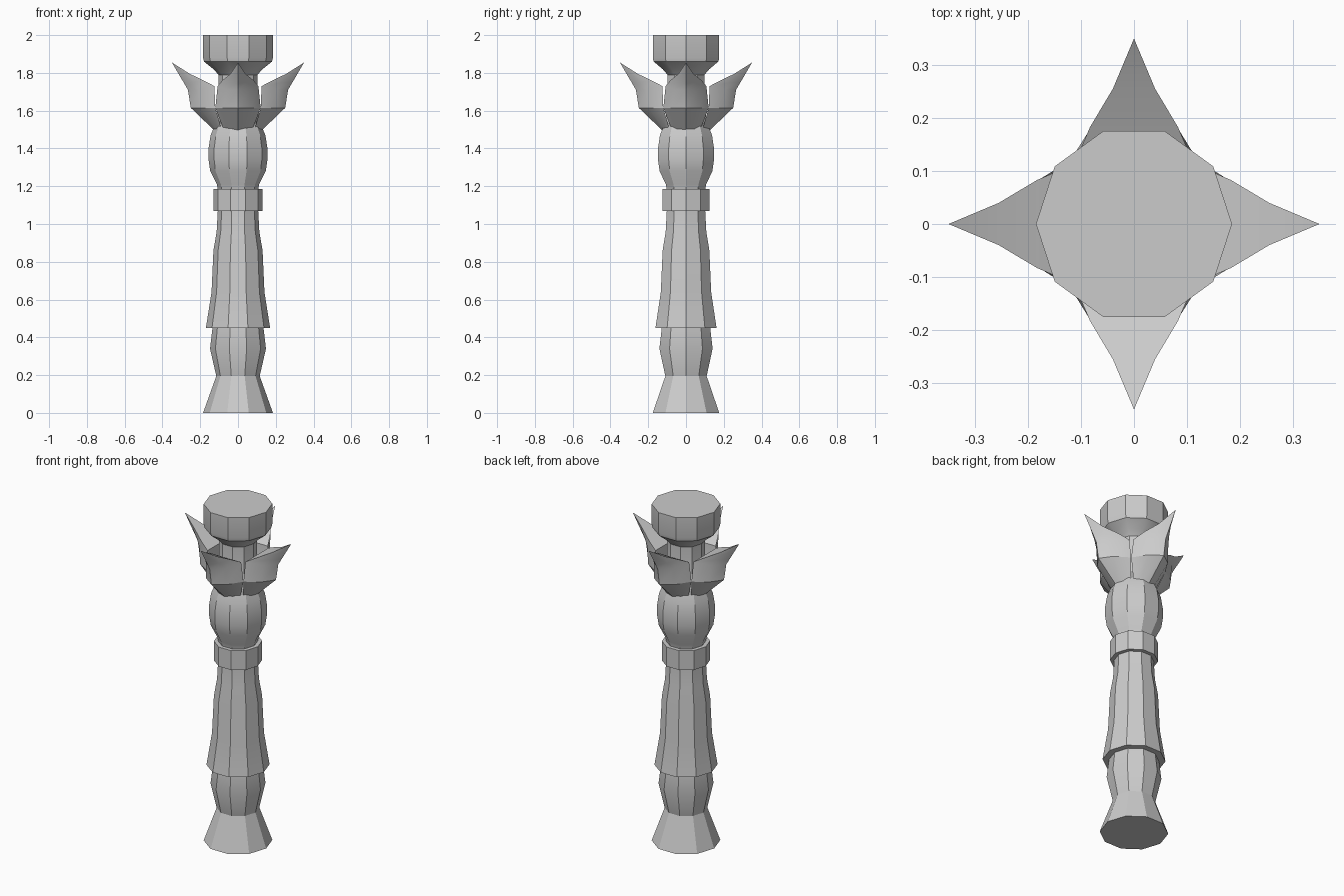
import bpy, bmesh
from math import cos, sin, pi, radians

if "Cube" in bpy.data.objects:
    bpy.data.objects.remove(bpy.data.objects["Cube"])

SIDES = 10


def finish(name, bm):
    bmesh.ops.recalc_face_normals(bm, faces=bm.faces)
    me = bpy.data.meshes.new(name)
    bm.to_mesh(me)
    bm.free()
    ob = bpy.data.objects.new(name, me)
    bpy.context.collection.objects.link(ob)
    for p in me.polygons:
        p.use_smooth = True
    me.set_sharp_from_angle(angle=radians(30))
    return ob


def lathe(name, profile):
    """Closed ten-sided solid from (radius, z) points."""
    bm = bmesh.new()
    rings = [[bm.verts.new((r * cos(2 * pi * i / SIDES), r * sin(2 * pi * i / SIDES), z))
              for i in range(SIDES)] for r, z in profile]
    for a, b in zip(rings, rings[1:]):
        for i in range(SIDES):
            j = (i + 1) % SIDES
            bm.faces.new((a[i], a[j], b[j], b[i]))
    bm.faces.new(rings[0][::-1])
    bm.faces.new(rings[-1])
    return finish(name, bm)


def petal(name, angle):
    """Pointed petal: keeled outer skin closed by an inner face."""
    # each row: keel (r, z), mid flank (r, half width, z), rim (r, half width, z)
    rows = [
        ((0.12, 1.49), (0.11, 0.045, 1.495), (0.09, 0.08, 1.51)),
        ((0.25, 1.615), (0.20, 0.07, 1.615), (0.12, 0.12, 1.615)),
        ((0.265, 1.71), (0.21, 0.065, 1.715), (0.125, 0.108, 1.73)),
        ((0.285, 1.745), (0.24, 0.045, 1.75), (0.183, 0.083, 1.76)),
        ((0.312, 1.79), (0.285, 0.02, 1.79), (0.255, 0.04, 1.795)),
    ]
    bm = bmesh.new()
    grid = []
    for (kr, kz), (mr, mw, mz), (er, ew, ez) in rows:
        pts = [(er, -ew, ez), (mr, -mw, mz), (kr, 0, kz), (mr, mw, mz), (er, ew, ez)]
        grid.append([bm.verts.new(p) for p in pts])
    tip = bm.verts.new((0.35, 0, 1.855))
    for a, b in zip(grid, grid[1:]):
        for i in range(4):
            bm.faces.new((a[i], a[i + 1], b[i + 1], b[i]))
        bm.faces.new((a[0], b[0], b[4], a[4]))
    for i in range(4):
        bm.faces.new((grid[-1][i], grid[-1][i + 1], tip))
    bm.faces.new((grid[-1][4], grid[-1][0], tip))
    bm.faces.new(grid[0][::-1])
    ob = finish(name, bm)
    ob.rotation_euler.z = angle
    return ob


# Flared foot
lathe("foot", [(0.185, 0), (0.115, 0.195), (0.148, 0.34), (0.135, 0.45)])
# Skirted shaft
lathe("shaft", [(0.17, 0.45), (0.14, 0.64), (0.13, 0.86), (0.113, 0.96), (0.107, 1.07)])
# Collar band
lathe("collar", [(0.13, 1.07), (0.13, 1.185)])
# Rounded bulb
lathe("bulb", [(0.107, 1.185), (0.112, 1.21), (0.147, 1.28), (0.156, 1.34),
               (0.156, 1.40), (0.145, 1.47), (0.12, 1.53)])
# Neck and cap
lathe("cap", [(0.12, 1.53), (0.103, 1.62), (0.103, 1.79), (0.13, 1.82),
              (0.18, 1.86), (0.185, 1.88), (0.185, 2.0)])
# Four petals around the neck
for k in range(4):
    petal(f"petal_{k + 1}", k * pi / 2)
